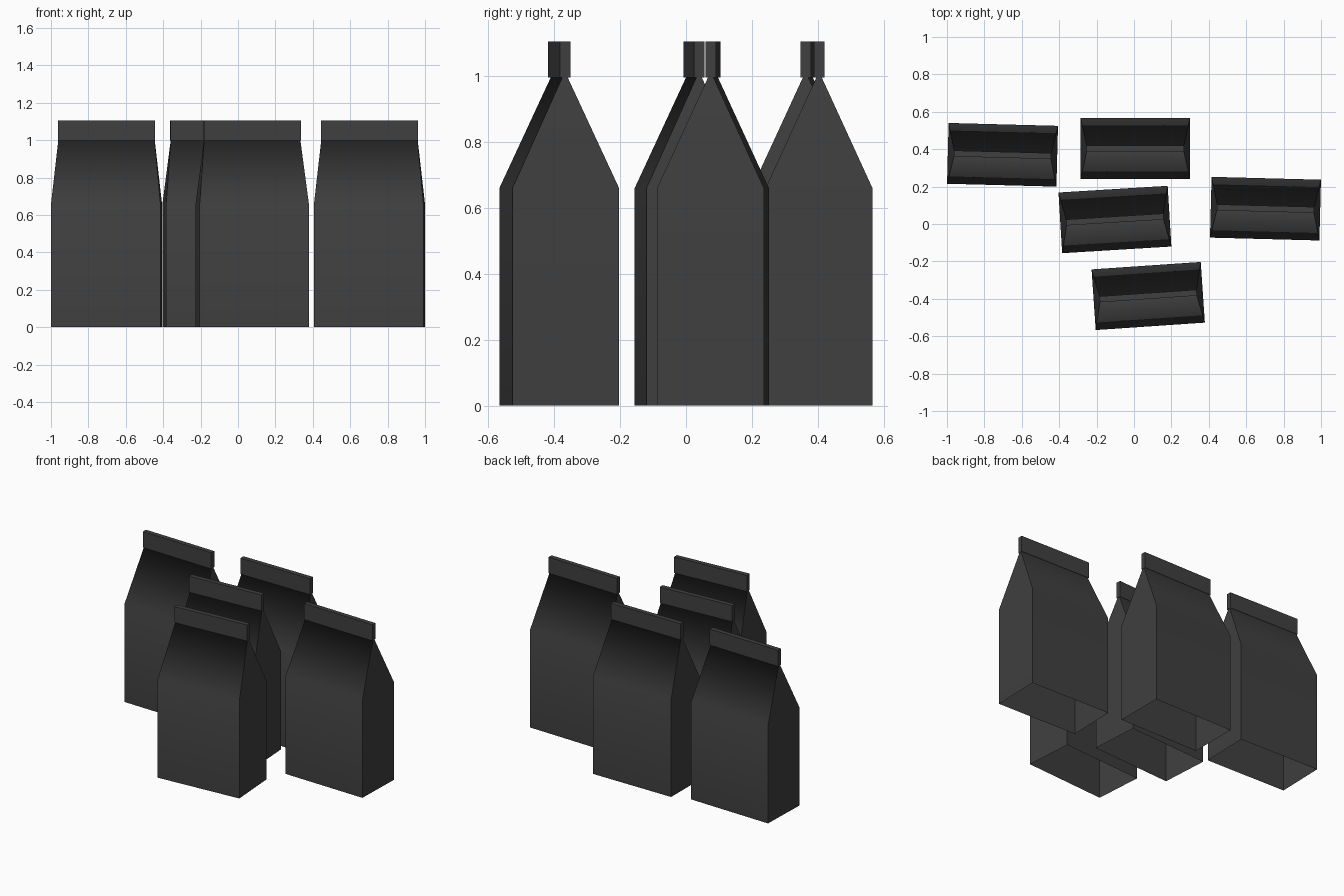
import bpy
import bmesh
import math

cube = bpy.data.objects.get("Cube")
if cube:
    bpy.data.objects.remove(cube)

# Single dark paper colour
paper = bpy.data.materials.new("charcoal_paper")
paper.use_nodes = True
colour = (0.05, 0.05, 0.05, 1)
paper.diffuse_color = colour
paper.node_tree.nodes["Principled BSDF"].inputs["Base Color"].default_value = colour

# Bag sections from the open bottom to the folded top: half width, half depth, height
SECTIONS = [
    (0.2925, 0.1625, 0),
    (0.2925, 0.1625, 0.66),
    (0.258, 0.008, 0.997),
    (0.26, 0.016, 0.997),
    (0.26, 0.016, 1.105),
]


def make_bag_mesh():
    bm = bmesh.new()
    rings = []
    for hx, hy, z in SECTIONS:
        corners = ((-1, -1), (1, -1), (1, 1), (-1, 1))
        rings.append([bm.verts.new((sx * hx, sy * hy, z)) for sx, sy in corners])

    # Walls, sloped shoulders, fold underside and fold sides
    for low, high in zip(rings, rings[1:]):
        for i in range(4):
            j = (i + 1) % 4
            bm.faces.new((low[i], low[j], high[j], high[i])).smooth = True
    bm.faces.new(rings[-1])

    # Crisp corner creases
    for low, high in zip(rings, rings[1:]):
        for a, b in zip(low, high):
            bm.edges.get((a, b)).smooth = False

    # Crisp fold edges; the shoulder panels blend into the fold underside
    for level in (2, 3, 4):
        ring = rings[level]
        for i in range(4):
            if level > 2 or i % 2:
                bm.edges.get((ring[i], ring[(i + 1) % 4])).smooth = False

    mesh = bpy.data.meshes.new("paper_bag")
    bm.to_mesh(mesh)
    bm.free()
    mesh.materials.append(paper)
    return mesh


# Loose group of bags: name, x, y, turn in degrees
bag_mesh = make_bag_mesh()
for name, x, y, turn in (
    ("left_bag", 0.703, 0.082, -1.5),
    ("right_bag", -0.703, 0.37, -1.5),
    ("back_bag", 0.007, 0.404, 0),
    ("middle_bag", -0.102, 0.024, 3.5),
    ("front_bag", 0.076, -0.385, 3.9),
):
    bag = bpy.data.objects.new(name, bag_mesh)
    bag.location = (x, y, 0)
    bag.rotation_euler.z = math.radians(turn)
    bpy.context.collection.objects.link(bag)
